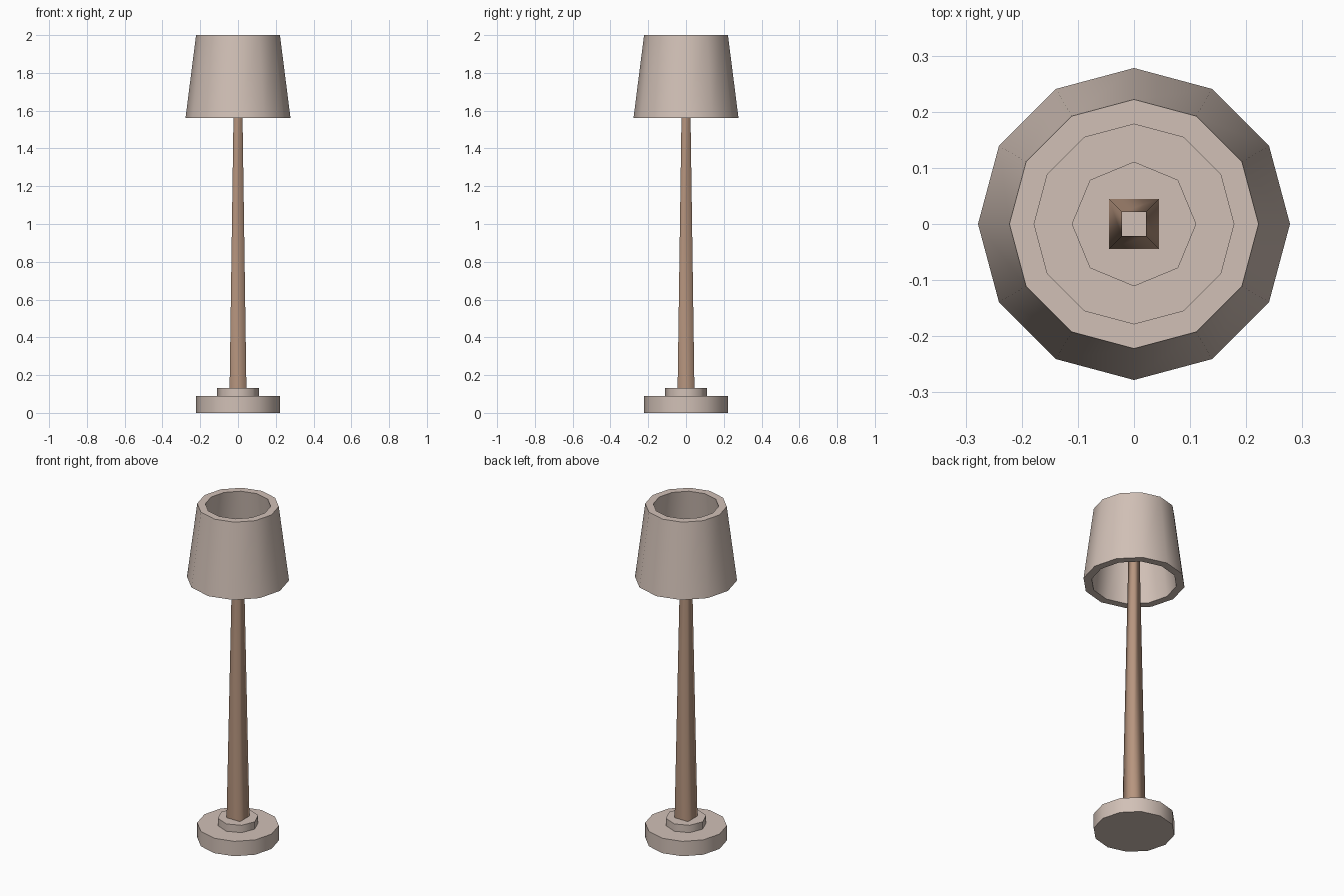
import bpy, bmesh, math

if "Cube" in bpy.data.objects:
    bpy.data.objects.remove(bpy.data.objects["Cube"], do_unlink=True)


def make_material(name, colour):
    mat = bpy.data.materials.new(name)
    mat.use_nodes = True
    mat.diffuse_color = colour
    mat.node_tree.nodes["Principled BSDF"].inputs["Base Color"].default_value = colour
    return mat


def lathe(name, mat, sides, profile, turn=0.0, caps=False, closed=False):
    """Sweep (radius, z) points round the z axis into a faceted ring body."""
    bm = bmesh.new()
    angles = [turn + math.tau * i / sides for i in range(sides)]
    rings = [[bm.verts.new((r * math.cos(a), r * math.sin(a), z)) for a in angles]
             for r, z in profile]
    pairs = list(zip(rings, rings[1:]))
    if closed:
        pairs.append((rings[-1], rings[0]))
    for low, high in pairs:
        for i in range(sides):
            j = (i + 1) % sides
            bm.faces.new((low[i], low[j], high[j], high[i]))
    if caps:
        bm.faces.new(rings[0][::-1])
        bm.faces.new(rings[-1])
    bm.normal_update()
    # Walls blend smoothly, horizontal faces stay crisp
    for face in bm.faces:
        face.smooth = abs(face.normal.z) < 0.9
    for edge in bm.edges:
        edge.smooth = len({face.smooth for face in edge.link_faces}) == 1
    mesh = bpy.data.meshes.new(name)
    bm.to_mesh(mesh)
    bm.free()
    mesh.materials.append(mat)
    obj = bpy.data.objects.new(name, mesh)
    bpy.context.collection.objects.link(obj)
    return obj


pale = make_material("pale_taupe", (0.64, 0.53, 0.47, 1))
wood = make_material("warm_wood", (0.47, 0.30, 0.21, 1))

# Round foot with a smaller octagonal collar
lathe("base", pale, 12, [(0.222, 0), (0.222, 0.089)], caps=True)
lathe("base_collar", pale, 8, [(0.111, 0.089), (0.111, 0.133)], caps=True)

# Hollow tapered square pole
root2 = math.sqrt(2)
lathe("pole", wood, 4, [(0.0445 * root2, 0.133), (0.0215 * root2, 1.74)],
      turn=math.pi / 4)

# Thick open shade: outer wall up, inner wall down
lathe("lampshade", pale, 12,
      [(0.278, 1.56), (0.222, 2.0), (0.178, 2.0), (0.233, 1.56)], closed=True)
